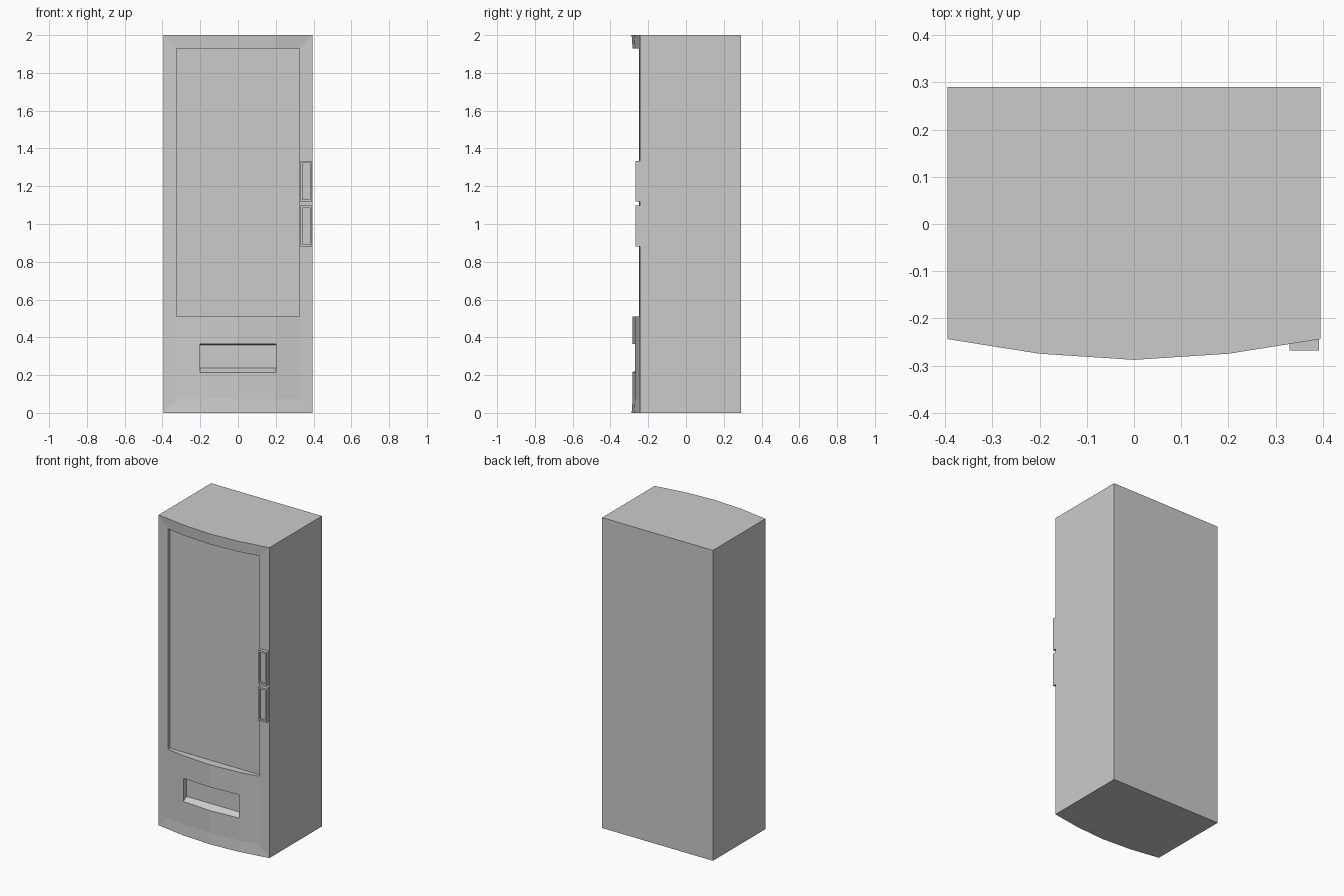
import bpy, bmesh

if "Cube" in bpy.data.objects:
    bpy.data.objects.remove(bpy.data.objects["Cube"])

W, BACK, H = 0.395, 0.29, 2.0
OUTER = [(-W, -0.244), (-0.2, -0.275), (0, -0.288), (0.2, -0.275), (W, -0.244)]
INNER = [(-0.326, -0.248), (-0.2, -0.27), (0, -0.283), (0.2, -0.27), (0.326, -0.248)]
ROWS = [0.07, 0.215, 0.365, 0.51]      # lower panel levels
TOP = 1.93                             # top of the window
PANE = -0.229                          # depth of the window pane
CHUTE = -0.24                          # depth of the chute back


def at(curve, z):
    return [(x, y, z) for x, y in curve]


def finish(name, faces):
    """Turn a list of polygons (coordinates) into a welded object."""
    bm = bmesh.new()
    for f in faces:
        bm.faces.new([bm.verts.new(p) for p in f])
    bmesh.ops.remove_doubles(bm, verts=bm.verts, dist=1e-5)
    bmesh.ops.recalc_face_normals(bm, faces=bm.faces)
    me = bpy.data.meshes.new(name)
    bm.to_mesh(me)
    bm.free()
    ob = bpy.data.objects.new(name, me)
    bpy.context.collection.objects.link(ob)
    return ob


def strip(a, b):
    return [[a[i], a[i + 1], b[i + 1], b[i]] for i in range(len(a) - 1)]


# Cabinet shell: top, bottom, back and sides
faces = []
for z in (0, H):
    faces.append(at(OUTER, z) + [(W, BACK, z), (-W, BACK, z)])
faces.append([(-W, BACK, 0), (W, BACK, 0), (W, BACK, H), (-W, BACK, H)])
for i in (0, -1):
    x, y = OUTER[i]
    faces.append([(x, y, 0), (x, BACK, 0), (x, BACK, H), (x, y, H)])
    # sloped frame stile
    faces.append([(x, y, 0), (x, y, H)] +
                 [(*INNER[i], z) for z in [TOP] + ROWS[::-1]])

# Sloped frame rails
faces += strip(at(OUTER, H), at(INNER, TOP))
faces += strip(at(OUTER, 0), at(INNER, ROWS[0]))

# Curved lower panel, leaving the chute opening
for r in range(3):
    for c, quad in enumerate(strip(at(INNER, ROWS[r]), at(INNER, ROWS[r + 1]))):
        if not (r == 1 and c in (1, 2)):
            faces.append(quad)

# Window reveal and flat pane
xi = INNER[-1][0]
for z in (ROWS[3], TOP):
    faces.append(at(INNER, z) + [(xi, PANE, z), (-xi, PANE, z)])
for x, y in (INNER[0], INNER[-1]):
    faces.append([(x, y, ROWS[3]), (x, PANE, ROWS[3]), (x, PANE, TOP), (x, y, TOP)])
faces.append([(-xi, PANE, ROWS[3]), (xi, PANE, ROWS[3]), (xi, PANE, TOP), (-xi, PANE, TOP)])

# Chute recess with sloping sill
lip = INNER[1:4]
back = [(x, CHUTE) for x, _ in lip]
zb, zt = 0.237, 0.36
faces += strip(at(lip, ROWS[1]), at(back, zb))
faces += strip(at(lip, ROWS[2]), at(back, zt))
faces += strip(at(back, zb), at(back, zt))
for i in (0, -1):
    faces.append([(*lip[i], ROWS[1]), (*back[i], zb), (*back[i], zt), (*lip[i], ROWS[2])])
finish("cabinet", faces)


# Payment panels: raised blocks with a shallow recessed face
def payment_panel(name, z0, z1):
    def ring(m, y):
        x0, x1 = 0.33 + m, 0.392 - m
        return [(x0, y, z0 + m), (x1, y, z0 + m), (x1, y, z1 - m), (x0, y, z1 - m)]
    rings = [ring(0, -0.235), ring(0, -0.268), ring(0.011, -0.268), ring(0.011, -0.26)]
    fs = [rings[0], rings[-1]]
    for a, b in zip(rings, rings[1:]):
        fs += strip(a + a[:1], b + b[:1])
    finish(name, fs)


payment_panel("lower_payment_panel", 0.88, 1.097)
payment_panel("upper_payment_panel", 1.12, 1.333)
